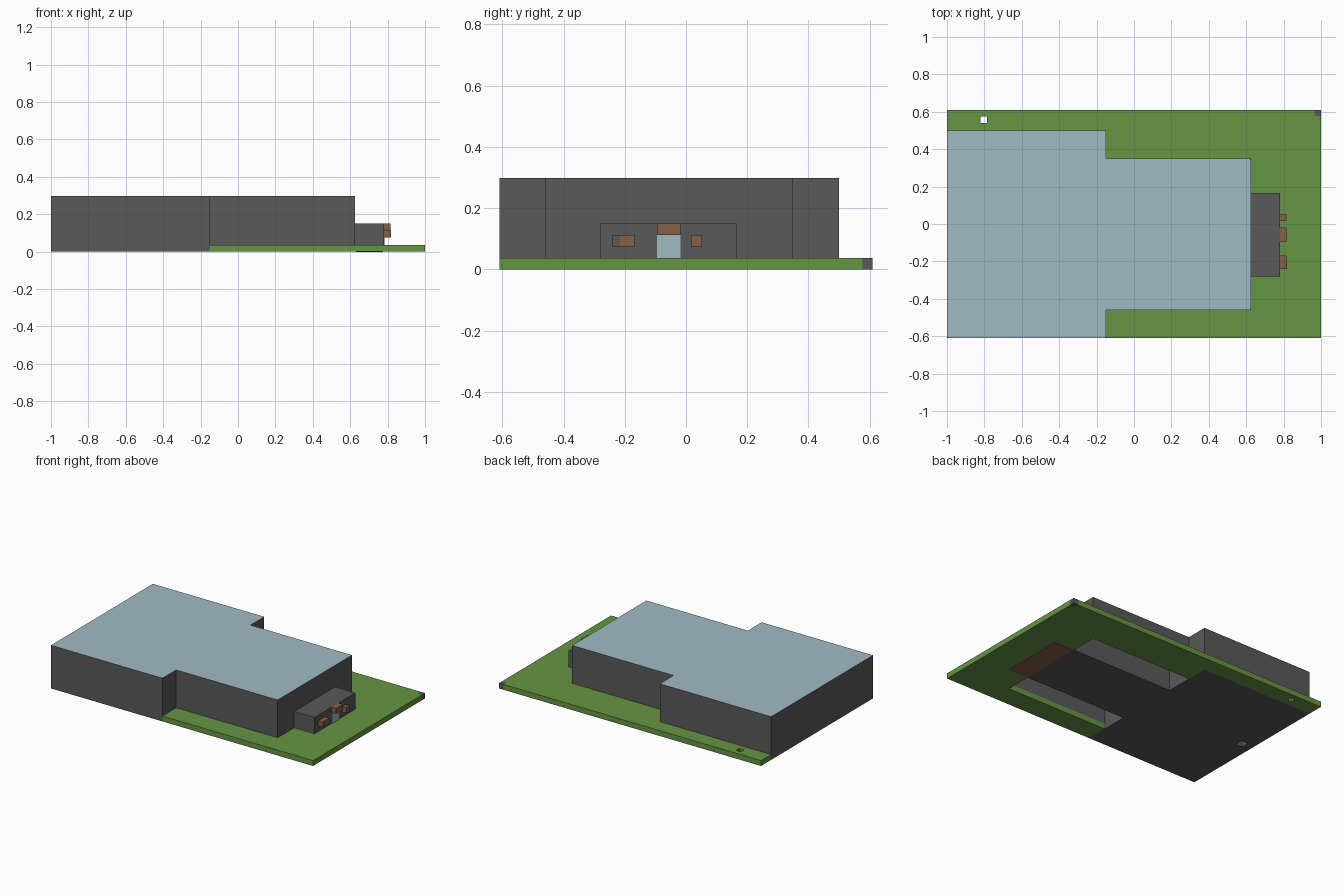
import bpy
import bmesh

cube = bpy.data.objects.get("Cube")
if cube:
    bpy.data.objects.remove(cube, do_unlink=True)


def material(name, colour):
    mat = bpy.data.materials.new(name)
    mat.use_nodes = True
    mat.diffuse_color = (*colour, 1)
    mat.node_tree.nodes["Principled BSDF"].inputs["Base Color"].default_value = (*colour, 1)
    return mat


GREY = material("wall grey", (0.1, 0.1, 0.1))
GREEN = material("lawn green", (0.13, 0.3, 0.055))
BLUE = material("glass blue", (0.35, 0.5, 0.55))
BROWN = material("awning brown", (0.235, 0.12, 0.065))


def finish(bm, name, *mats):
    mesh = bpy.data.meshes.new(name)
    bm.to_mesh(mesh)
    bm.free()
    for mat in mats:
        mesh.materials.append(mat)
    obj = bpy.data.objects.new(name, mesh)
    bpy.context.collection.objects.link(obj)
    return obj


def inside(x, y, r):
    return r[0] < x < r[1] and r[2] < y < r[3]


def slab(name, area, z0, z1, mats, holes=()):
    """Extruded rectangle with rectangular holes cut right through."""
    rects = [area, *holes]
    xs = sorted({min(max(v, area[0]), area[1]) for r in rects for v in r[:2]})
    ys = sorted({min(max(v, area[2]), area[3]) for r in rects for v in r[2:]})
    bm = bmesh.new()
    grid = [[bm.verts.new((x, y, z0)) for y in ys] for x in xs]
    for i in range(len(xs) - 1):
        for j in range(len(ys) - 1):
            cx, cy = (xs[i] + xs[i + 1]) / 2, (ys[j] + ys[j + 1]) / 2
            if not any(inside(cx, cy, h) for h in holes):
                bm.faces.new((grid[i][j], grid[i + 1][j], grid[i + 1][j + 1], grid[i][j + 1]))
    bmesh.ops.delete(bm, geom=[v for v in bm.verts if not v.link_faces], context='VERTS')
    new = bmesh.ops.extrude_face_region(bm, geom=bm.faces[:], use_keep_orig=True)["geom"]
    for v in new:
        if isinstance(v, bmesh.types.BMVert):
            v.co.z = z1
    bmesh.ops.recalc_face_normals(bm, faces=bm.faces)
    return finish(bm, name, *mats)


def hall(name, area, height, margin, clip_x):
    """Open-bottomed shell with a skylight set into its flat roof."""
    x0, x1, y0, y1 = area
    bm = bmesh.new()
    ring = [bm.verts.new((x, y, 0)) for x, y in ((x0, y0), (x1, y0), (x1, y1), (x0, y1))]
    top = [bm.verts.new((v.co.x, v.co.y, height)) for v in ring]
    for i in range(4):
        j = (i + 1) % 4
        bm.faces.new((ring[i], ring[j], top[j], top[i]))
    glass = bm.faces.new(top)
    bmesh.ops.inset_region(bm, faces=[glass], thickness=margin, use_even_offset=True)
    glass.material_index = 1
    # Clipped skylight corners
    bmesh.ops.bevel(bm, geom=list(glass.verts), offset=0.01, segments=1, affect='VERTICES')
    for f in bm.faces:
        if len(f.verts) == 3:
            f.material_index = 0
    # Trim the shell where it meets its neighbour
    for v in bm.verts:
        v.co.x = max(v.co.x, clip_x)
    return finish(bm, name, GREY, BLUE)


# Footprints as x0, x1, y0, y1
LARGE = (-1, -0.15, -0.61, 0.5)
SMALL = (-0.15, 0.625, -0.46, 0.35)
PORCH = (-0.15, 0.78, -0.28, 0.165)
VENT = (-0.82, -0.785, 0.54, 0.575)
POST = (0.965, 1, 0.577, 0.61)

# Lawn around the buildings
slab("lawn", (-1, 1, -0.61, 0.61), 0, 0.037, [GREEN], [LARGE, SMALL, PORCH, VENT, POST])
slab("corner_post", POST, 0, 0.037, [GREY])

# Two halls with skylights
hall("large_hall", LARGE, 0.298, 0.072, -1)
slab("large_hall_floor", LARGE, 0, 0.1, [GREY], [(-0.945, -0.895, -0.085, -0.03)])
hall("small_hall", (-0.185, *SMALL[1:]), 0.298, 0.07, -0.15)

# Entrance block running through under the small hall
porch = slab("entrance_block", PORCH, 0, 0.15, [GREY, BROWN], [])
slab("entrance_floor", (0.63, 0.775, -0.275, 0.16), -0.002, 0.002, [BROWN])
for v in bpy.data.objects["entrance_floor"].data.vertices:
    v.co.z = max(v.co.z, -0.001)

# Door, awning and side lamps on the entrance
slab("door", (0.777, 0.784, -0.095, -0.018), 0.037, 0.112, [BLUE])
slab("door_awning", (0.778, 0.815, -0.095, -0.018), 0.112, 0.15, [BROWN])
slab("left_lamp", (0.778, 0.815, 0.017, 0.053), 0.075, 0.112, [BROWN])
slab("right_lamp", (0.778, 0.815, -0.24, -0.168), 0.075, 0.112, [BROWN])
slab("right_lamp_cap", (0.812, 0.817, -0.24, -0.215), 0.075, 0.112, [GREY])
